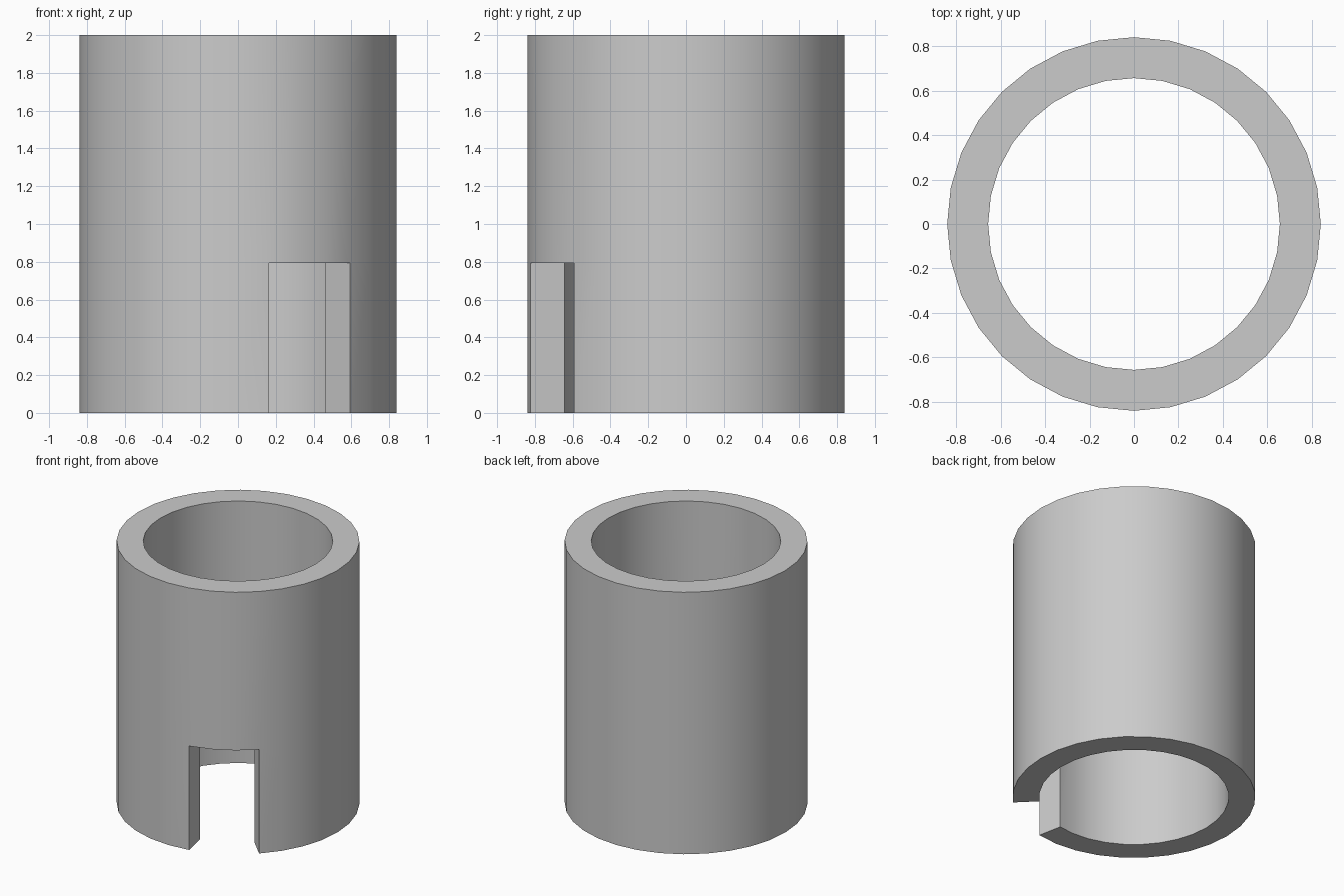
import bpy, bmesh, math

if "Cube" in bpy.data.objects:
    bpy.data.objects.remove(bpy.data.objects["Cube"])

SIDES = 32
R_OUT, R_IN = 0.84, 0.656
LEVELS = (0.0, 0.793, 2.0)
NOTCH = {1, 2, 3}          # sectors left open at the bottom, counted from the front

bm = bmesh.new()


def ring(radius, z):
    step = 2 * math.pi / SIDES
    return [bm.verts.new((radius * math.sin(i * step), -radius * math.cos(i * step), z))
            for i in range(SIDES)]


outer = [ring(R_OUT, z) for z in LEVELS]
inner = [ring(R_IN, z) for z in LEVELS]

for i in range(SIDES):
    j = (i + 1) % SIDES
    # outer and inner walls
    first = 1 if i in NOTCH else 0
    for k in range(first, 2):
        bm.faces.new((outer[k][i], outer[k][j], outer[k + 1][j], outer[k + 1][i]))
        bm.faces.new((inner[k][j], inner[k][i], inner[k + 1][i], inner[k + 1][j]))
    # top rim, and bottom rim or notch ceiling
    bm.faces.new((outer[2][i], outer[2][j], inner[2][j], inner[2][i]))
    bm.faces.new((outer[first][j], outer[first][i], inner[first][i], inner[first][j]))

# radial side walls of the notch
for i in (min(NOTCH), max(NOTCH) + 1):
    bm.faces.new((outer[0][i], inner[0][i], inner[1][i], outer[1][i]))

bmesh.ops.delete(bm, geom=[v for v in bm.verts if not v.link_faces], context='VERTS')
bmesh.ops.recalc_face_normals(bm, faces=bm.faces)

mesh = bpy.data.meshes.new("notched_tube")
bm.to_mesh(mesh)
bm.free()
tube = bpy.data.objects.new("notched_tube", mesh)
bpy.context.collection.objects.link(tube)

# smooth round walls, sharp rims and notch edges
bpy.context.view_layer.objects.active = tube
tube.select_set(True)
bpy.ops.object.shade_smooth_by_angle(angle=math.radians(30))
